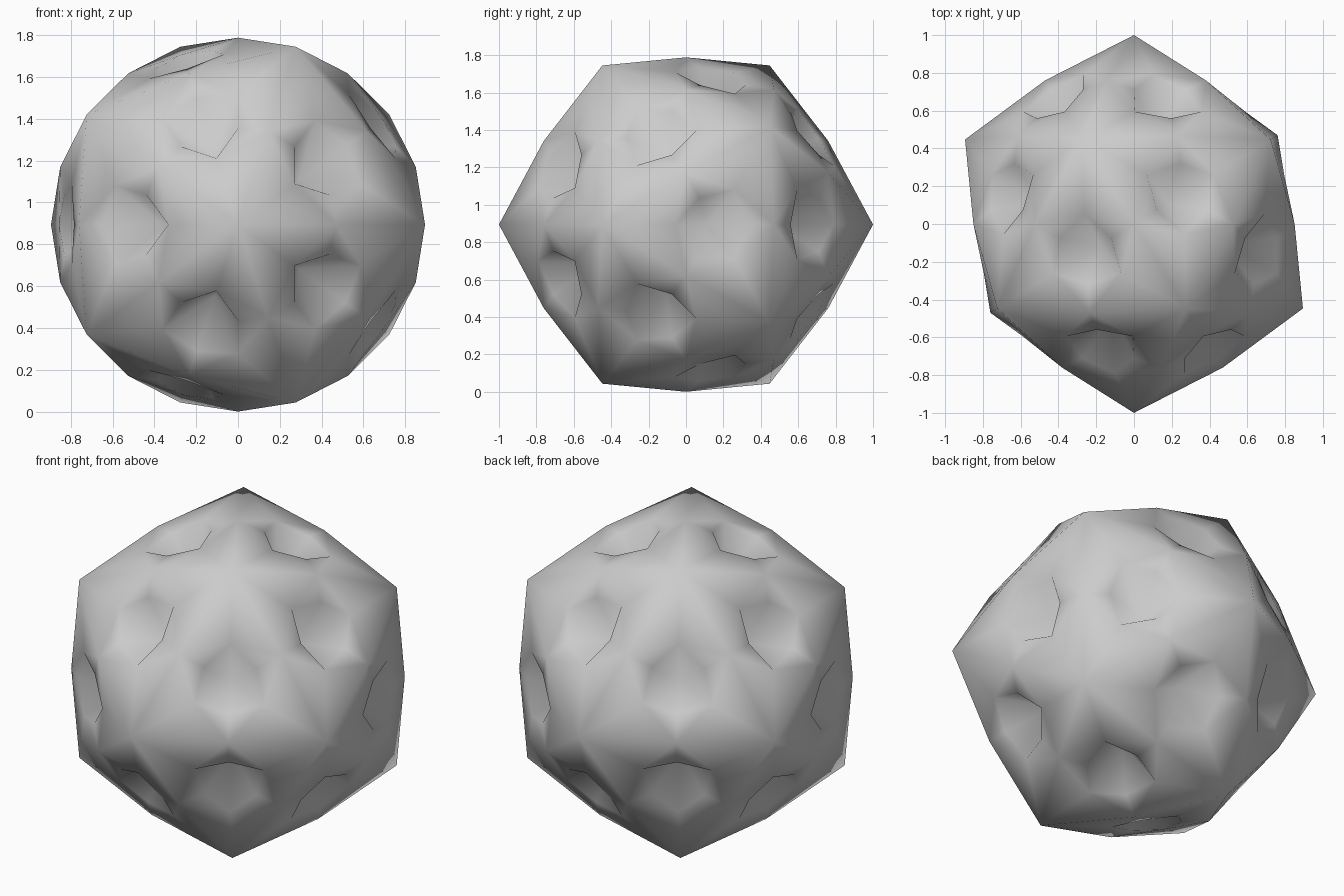
import bpy, bmesh
from math import radians
from mathutils import Matrix

if "Cube" in bpy.data.objects:
    bpy.data.objects.remove(bpy.data.objects["Cube"])

EDGE_R = 0.894                   # radius of the raised edge midpoints
RIM_H = 0.83                     # height of the pit rim along the face axis
RIM_CORNER, RIM_SIDE = 0.215, 0.165
PIT_H = 0.59                     # pit bottom along the face axis
CENTRE = Matrix.Translation((0, 0, EDGE_R))

# Base icosahedron with one corner pointing to the front
base = bmesh.new()
bmesh.ops.create_icosphere(base, subdivisions=1, radius=1.0,
                           matrix=Matrix.Rotation(radians(90), 4, 'X'))

# Each face becomes a bulged triangle with a six-sided pit
bm = bmesh.new()
for face in base.faces:
    n = face.calc_center_median().normalized()
    corners = [v.co.normalized() for v in face.verts]
    mids = [(corners[i] + corners[(i + 1) % 3]).normalized() * EDGE_R for i in range(3)]

    def rim(p, r):
        return n * RIM_H + (p - n * p.dot(n)).normalized() * r

    outer, inner = [], []
    for c, m in zip(corners, mids):
        outer += [bm.verts.new(c), bm.verts.new(m)]
        inner += [bm.verts.new(rim(c, RIM_CORNER)), bm.verts.new(rim(m, RIM_SIDE))]
    pit = bm.verts.new(n * PIT_H)
    for i in range(6):
        j = (i + 1) % 6
        k, o = (i, j) if i % 2 == 0 else (j, i)   # k is the corner side
        bm.faces.new((outer[i], outer[j], inner[k]))
        bm.faces.new((outer[o], inner[j], inner[i]))
        bm.faces.new((inner[i], inner[j], pit))
base.free()

bmesh.ops.remove_doubles(bm, verts=bm.verts, dist=1e-4)
bmesh.ops.recalc_face_normals(bm, faces=bm.faces)
bmesh.ops.transform(bm, matrix=CENTRE, verts=bm.verts)
for f in bm.faces:
    f.smooth = True

mesh = bpy.data.meshes.new("pitted_ball")
bm.to_mesh(mesh)
bm.free()
bpy.context.collection.objects.link(bpy.data.objects.new("pitted_ball", mesh))
